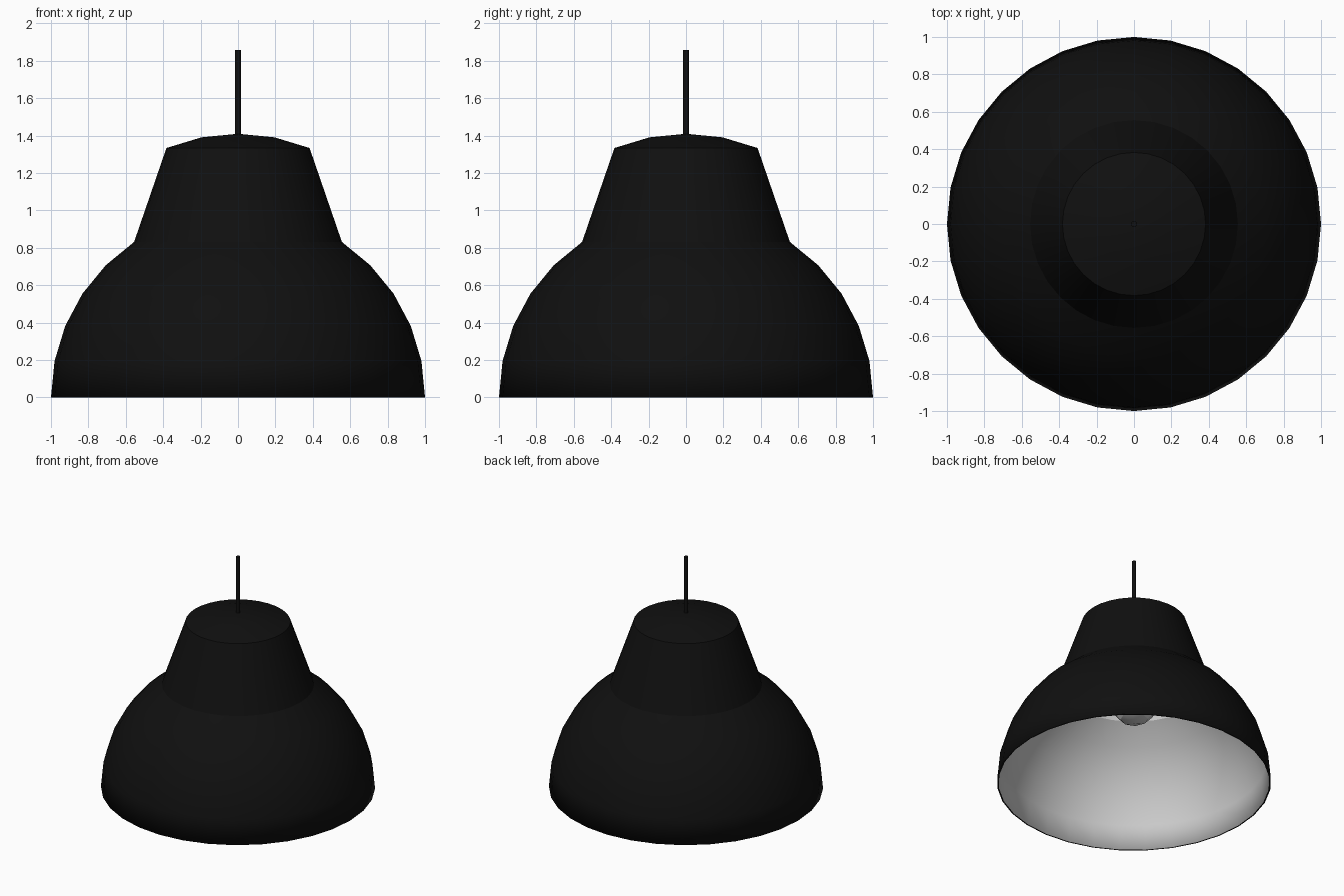
import bpy, bmesh, math

if "Cube" in bpy.data.objects:
    bpy.data.objects.remove(bpy.data.objects["Cube"])


def material(name, rgb):
    m = bpy.data.materials.new(name)
    m.diffuse_color = (*rgb, 1)
    m.use_nodes = True
    m.node_tree.nodes["Principled BSDF"].inputs["Base Color"].default_value = m.diffuse_color
    return m


def lathe(name, profile, segments, mats=(), angle=35):
    """Revolve (radius, z) points around z; zero-radius ends become poles."""
    bm = bmesh.new()
    pts = [bm.verts.new((r, 0, z)) for r, z in profile]
    edges = [bm.edges.new(p) for p in zip(pts, pts[1:])]
    bmesh.ops.spin(bm, geom=pts + edges, axis=(0, 0, 1), cent=(0, 0, 0),
                   angle=math.tau, steps=segments, use_merge=False)
    bmesh.ops.remove_doubles(bm, verts=bm.verts[:], dist=1e-4)
    bmesh.ops.recalc_face_normals(bm, faces=bm.faces[:])
    # Make the surface face away from the axis
    if sum(f.normal.x * f.calc_center_median().x for f in bm.faces) < 0:
        bmesh.ops.reverse_faces(bm, faces=bm.faces[:])
    me = bpy.data.meshes.new(name)
    bm.to_mesh(me)
    bm.free()
    ob = bpy.data.objects.new(name, me)
    bpy.context.collection.objects.link(ob)
    for m in mats:
        me.materials.append(m)
    bpy.ops.object.select_all(action='DESELECT')
    ob.select_set(True)
    bpy.context.view_layer.objects.active = ob
    bpy.ops.object.shade_smooth_by_angle(angle=math.radians(angle))
    return ob


black = material("black_enamel", (0.005, 0.005, 0.005))
white = material("white_lining", (0.8, 0.8, 0.8))

# Shade: a hemisphere whose upper cap is raised to form a tapered neck
step = math.pi / 16
neck_lift = 0.41
profile = [(math.cos(i * step), math.sin(i * step)) for i in range(6)]
profile += [(math.cos(i * step), math.sin(i * step) + neck_lift) for i in (6, 7)]
profile.append((0, 1 + neck_lift))
shade = lathe("shade", profile, 32, (black, white), angle=20)
wall = shade.modifiers.new("wall", 'SOLIDIFY')
wall.thickness = 0.012
wall.offset = -1
wall.material_offset = 1       # white inside, black rim

# Cord
lathe("cord", [(0, 1.38), (0.016, 1.38), (0.016, 1.857), (0, 1.857)], 12, (black,))

# Socket inside the neck
lathe("socket", [(0, 1.39), (0.1, 1.38), (0.1, 1.04), (0, 1.04)], 16, (black,))

# Low-poly bulb: round end blending into a narrow stem
bulb = [(0, 0.49), (0.10, 0.53), (0.175, 0.61), (0.19, 0.70),
        (0.16, 0.81), (0.10, 0.93), (0.075, 1.05), (0, 1.05)]
lathe("bulb", bulb, 8, (), angle=20)
